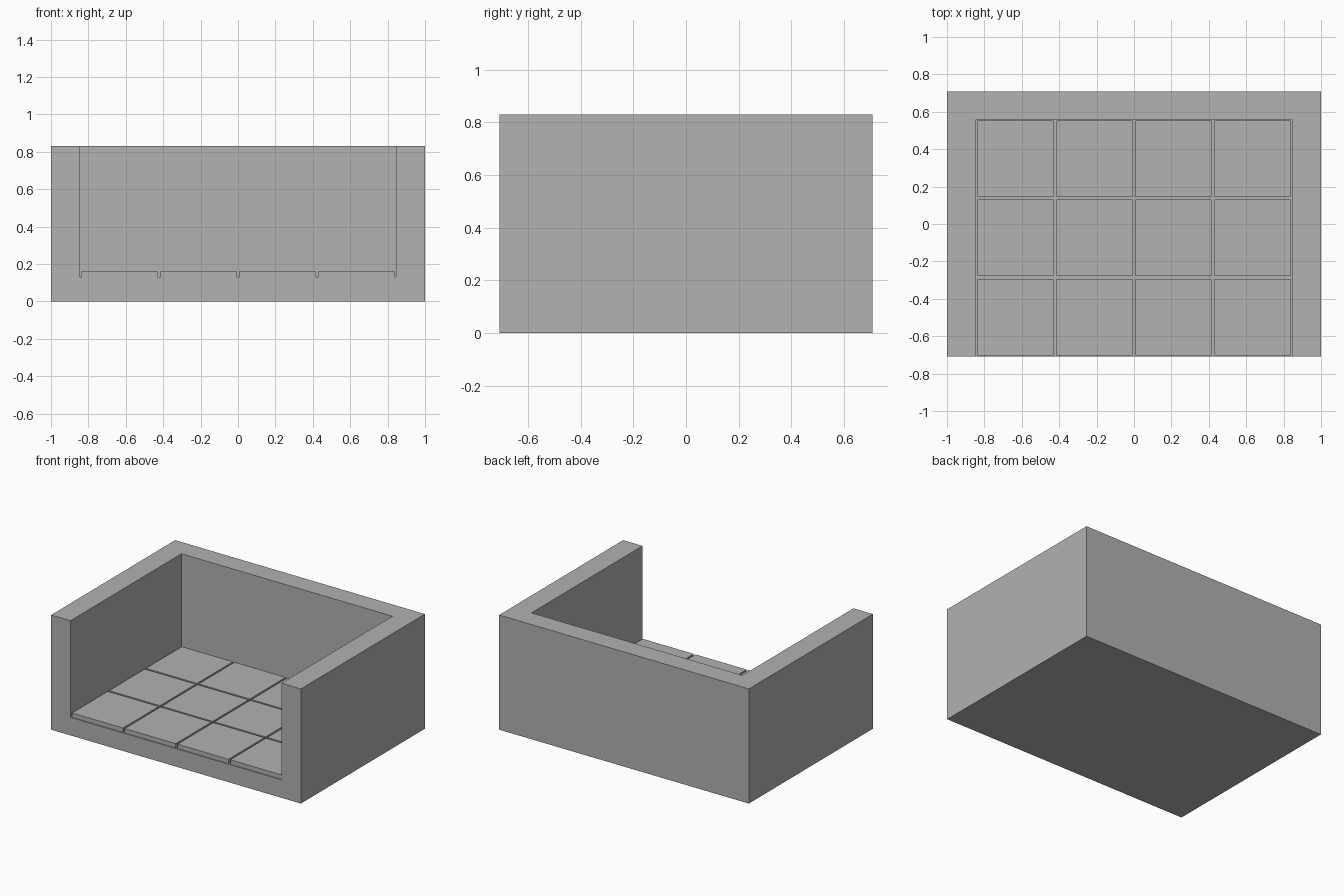
import bpy
import bmesh
from mathutils import Matrix, Vector

cube = bpy.data.objects.get("Cube")
if cube:
    bpy.data.objects.remove(cube, do_unlink=True)

# Overall dimensions
HALF_W, HALF_D, HEIGHT = 1.0, 0.709, 0.83
INNER_X, INNER_BACK = 0.845, 0.56
FLOOR_Z, TILE_TOP = 0.13, 0.162
COLS, ROWS, GAP = 4, 3, 0.014

# Single plain material
stone = bpy.data.materials.new("plain grey")
stone.use_nodes = True
grey = (0.445, 0.445, 0.445, 1.0)
stone.diffuse_color = grey
stone.node_tree.nodes["Principled BSDF"].inputs["Base Color"].default_value = grey


def box(name, low, high):
    """Axis-aligned box between two corners."""
    low, high = Vector(low), Vector(high)
    bm = bmesh.new()
    place = Matrix.Translation((low + high) / 2) @ Matrix.Diagonal((*(high - low), 1))
    bmesh.ops.create_cube(bm, size=1, matrix=place)
    mesh = bpy.data.meshes.new(name)
    bm.to_mesh(mesh)
    bm.free()
    mesh.materials.append(stone)
    obj = bpy.data.objects.new(name, mesh)
    bpy.context.collection.objects.link(obj)
    return obj


# Walls and base: a block with the room hollowed out, open at front and top
shell = box("walls_and_base", (-HALF_W, -HALF_D, 0), (HALF_W, HALF_D, HEIGHT))
cutter = box("room_cutter", (-INNER_X, -HALF_D - 1, FLOOR_Z), (INNER_X, INNER_BACK, HEIGHT + 1))
cut = shell.modifiers.new("hollow_room", 'BOOLEAN')
cut.operation = 'DIFFERENCE'
cut.solver = 'EXACT'
cut.object = cutter
bpy.context.view_layer.objects.active = shell
bpy.ops.object.modifier_apply(modifier=cut.name)
bpy.data.objects.remove(cutter, do_unlink=True)

# Floor tiles, with narrow open joints between them and along the walls
pitch_x = 2 * INNER_X / COLS
pitch_y = (INNER_BACK + HALF_D) / ROWS
for row in range(ROWS):
    for col in range(COLS):
        x = -INNER_X + col * pitch_x
        y = -HALF_D + row * pitch_y
        box(f"floor_tile_{row + 1}_{col + 1}",
            (x + GAP / 2, y + GAP / 2, FLOOR_Z),
            (x + pitch_x - GAP / 2, y + pitch_y - GAP / 2, TILE_TOP))
